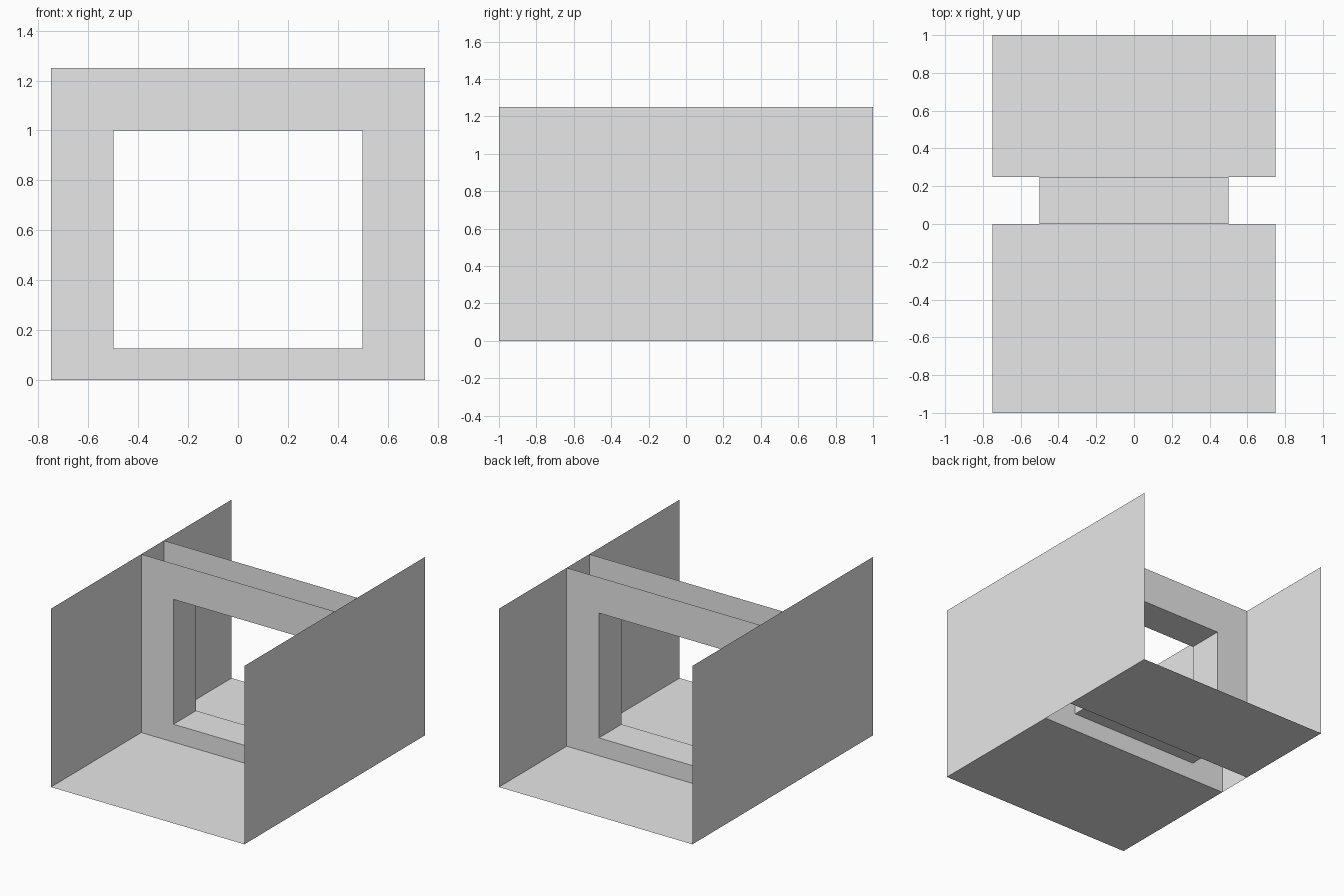
import bpy

cube = bpy.data.objects.get("Cube")
if cube:
    bpy.data.objects.remove(cube, do_unlink=True)

plaster = bpy.data.materials.new("plain_grey")
plaster.use_nodes = True
GREY = (0.8, 0.8, 0.8, 1)
plaster.diffuse_color = GREY
plaster.node_tree.nodes["Principled BSDF"].inputs["Base Color"].default_value = GREY

HALF_WIDTH, HEIGHT, HALF_LENGTH = 0.75, 1.25, 1.0
OPEN_HALF, SILL, HEAD = 0.5, 0.125, 1.0
FRONT, BACK = 0.0, 0.25          # the two faces of the partition


def sheet(name, verts, faces):
    mesh = bpy.data.meshes.new(name)
    mesh.from_pydata(verts, [], faces)
    mesh.materials.append(plaster)
    obj = bpy.data.objects.new(name, mesh)
    bpy.context.collection.objects.link(obj)
    return obj


def ring(half, low, high, y):
    return [(-half, y, low), (half, y, low), (half, y, high), (-half, y, high)]


def bridge(name, first, second, flip=False):
    """Join two four-cornered loops with quads."""
    faces = [(i, (i + 1) % 4, (i + 1) % 4 + 4, i + 4) for i in range(4)]
    if flip:
        faces = [f[::-1] for f in faces]
    return sheet(name, first + second, faces)


# Side walls
for side, sign in (("left", 1), ("right", -1)):
    x, y = sign * HALF_WIDTH, sign * HALF_LENGTH
    sheet(side + "_wall", [(x, -y, 0), (x, y, 0), (x, y, HEIGHT), (x, -y, HEIGHT)],
          [(0, 1, 2, 3)])

# Floors, leaving the cavity inside the partition open
for name, y0, y1 in (("front_floor", -HALF_LENGTH, FRONT), ("back_floor", BACK, HALF_LENGTH)):
    w = HALF_WIDTH
    sheet(name, [(-w, y0, 0), (w, y0, 0), (w, y1, 0), (-w, y1, 0)], [(0, 1, 2, 3)])

# Partition faces, each with a window opening
for name, y, flip in (("front_partition", FRONT, False), ("back_partition", BACK, True)):
    bridge(name, ring(HALF_WIDTH, 0, HEIGHT, y), ring(OPEN_HALF, SILL, HEAD, y), flip)

# Reveal lining the opening: sill, jambs and head
bridge("window_reveal", ring(OPEN_HALF, SILL, HEAD, FRONT), ring(OPEN_HALF, SILL, HEAD, BACK))
